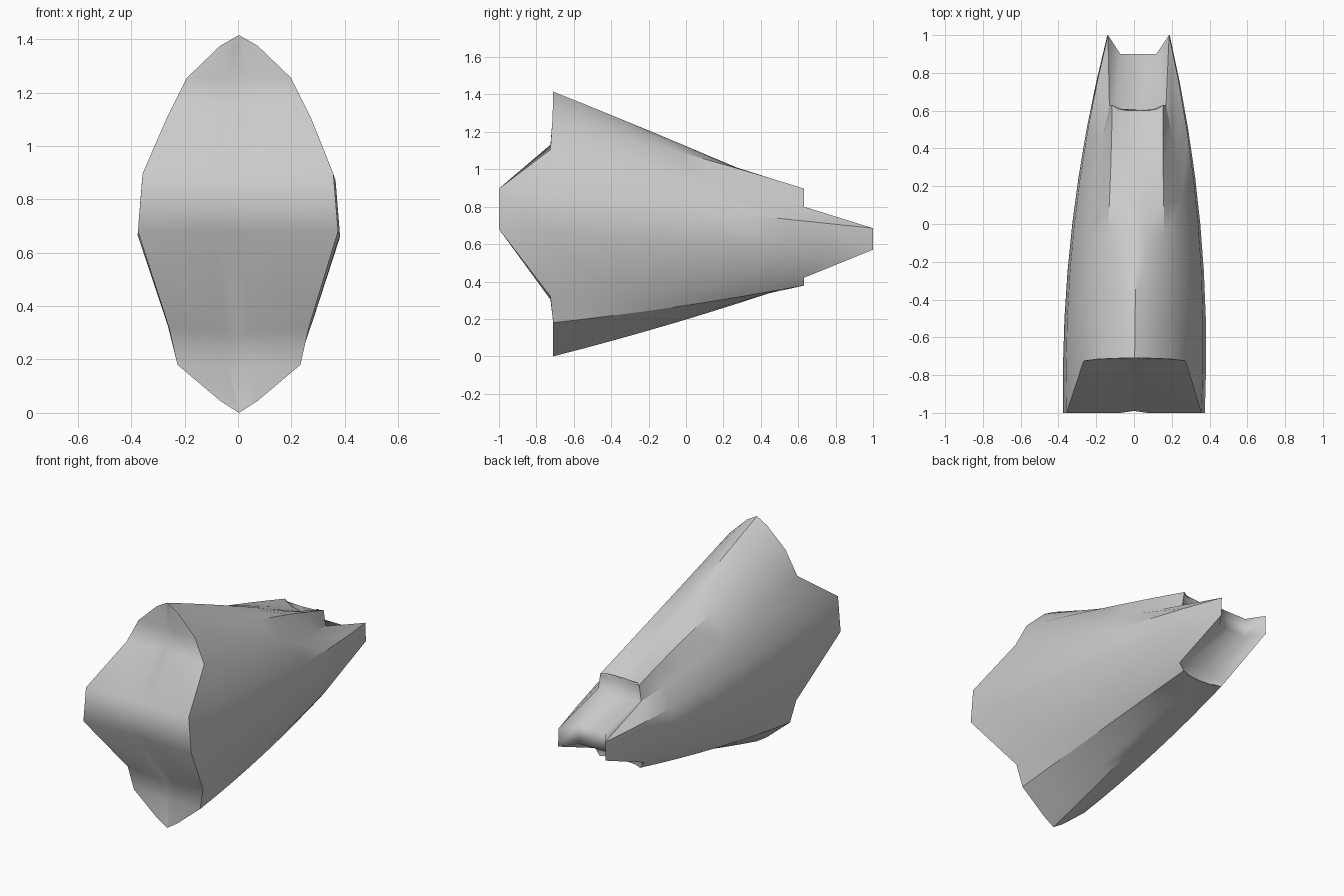
import bpy, bmesh, math
from mathutils import Vector

if "Cube" in bpy.data.objects:
    bpy.data.objects.remove(bpy.data.objects["Cube"])

STEPS = 8

# Half cross-section rails, top to bottom: front, middle and rear points
RAILS = [
    ((0, -.71, 1.415), (0, -.05, 1.145), (0, .60, .865)),
    ((.07, -.71, 1.375), (.05, -.05, 1.135), (.06, .60, .875)),
    ((.195, -.715, 1.255), (.15, -.05, 1.095), (.135, .63, .897)),
    ((.27, -.725, 1.105), (.255, -.05, .955), (.15, .63, .80)),
    ((.357, -1, .897), (.328, 0, .79), (.162, 1, .685)),
    ((.375, -1, .68), (.339, 0, .625), (.165, 1, .57)),
    ((.262, -.725, .32), (.258, -.05, .36), (.17, .63, .42)),
    ((.23, -.71, .18), (.2, -.05, .265), (.14, .63, .378)),
    ((.07, -.71, .045), (.055, -.05, .2), (.06, .60, .385)),
    ((0, -.71, 0), (0, -.05, .182), (0, .60, .39)),
]


def through(a, m, b, t):
    """Smooth curve through three points."""
    a, m, b = Vector(a), Vector(m), Vector(b)
    c = 2 * m - (a + b) / 2
    return a * (1 - t) ** 2 + c * 2 * t * (1 - t) + b * t * t


def mirrored_patch(name, grid, outward, angle):
    """Quad grid on the right half plus its mirror, tail leaning slightly to +x."""
    bm = bmesh.new()
    for s in (1, -1):
        vs = [[bm.verts.new((s * p[0] + .012 * (p[1] + 1), p[1], p[2])) for p in row]
              for row in grid]
        for r0, r1 in zip(vs, vs[1:]):
            for i in range(len(r0) - 1):
                q = [r0[i], r0[i + 1], r1[i + 1], r1[i]]
                bm.faces.new(q if s > 0 else q[::-1])
    bmesh.ops.remove_doubles(bm, verts=bm.verts, dist=1e-4)
    bm.normal_update()
    for f in bm.faces:
        if f.normal.dot(outward(f.calc_center_median())) < 0:
            f.normal_flip()
    me = bpy.data.meshes.new(name)
    bm.to_mesh(me)
    bm.free()
    ob = bpy.data.objects.new(name, me)
    bpy.context.collection.objects.link(ob)
    bpy.ops.object.select_all(action='DESELECT')
    ob.select_set(True)
    bpy.context.view_layer.objects.active = ob
    bpy.ops.object.shade_smooth_by_angle(angle=math.radians(angle))


# Tapering outer hull
hull = [[through(*r, k / STEPS) for k in range(STEPS + 1)] for r in RAILS]
mirrored_patch("hull", hull, lambda c: Vector((c.x, 0, c.z - .7)), 30)

# Front panel with a projecting middle band and a shallow centre crease
front = []
for i, (p, _, _) in enumerate(RAILS):
    z = {3: 1.14, 6: .29}.get(i, p[2])
    front.append([(0, p[1] + .01, z), (p[0] * .2, p[1], (p[2] + z) / 2), p])
front[0] = [RAILS[0][0]] * 3
front[9] = [RAILS[9][0]] * 3
mirrored_patch("front_panel", front, lambda c: Vector((0, -1, 0)), 89)

# Rear panel: wedge tail set back between two side prongs
rear = []
for i, (_, _, p) in enumerate(RAILS):
    x, y, z = p
    if i in (4, 5):
        rear.append([(0, .9, z), (.095, .9, z), p])
    elif i in (3, 6):
        dz = -.015 if i == 3 else .015
        rear.append([(0, .61, z + 2 * dz), (.12, .61, z + dz), p])
    else:
        rear.append([(0, .60, z), (x * .8, min(y, .61), z), p])
mirrored_patch("rear_panel", rear, lambda c: Vector((0, 1, 0)), 89)
